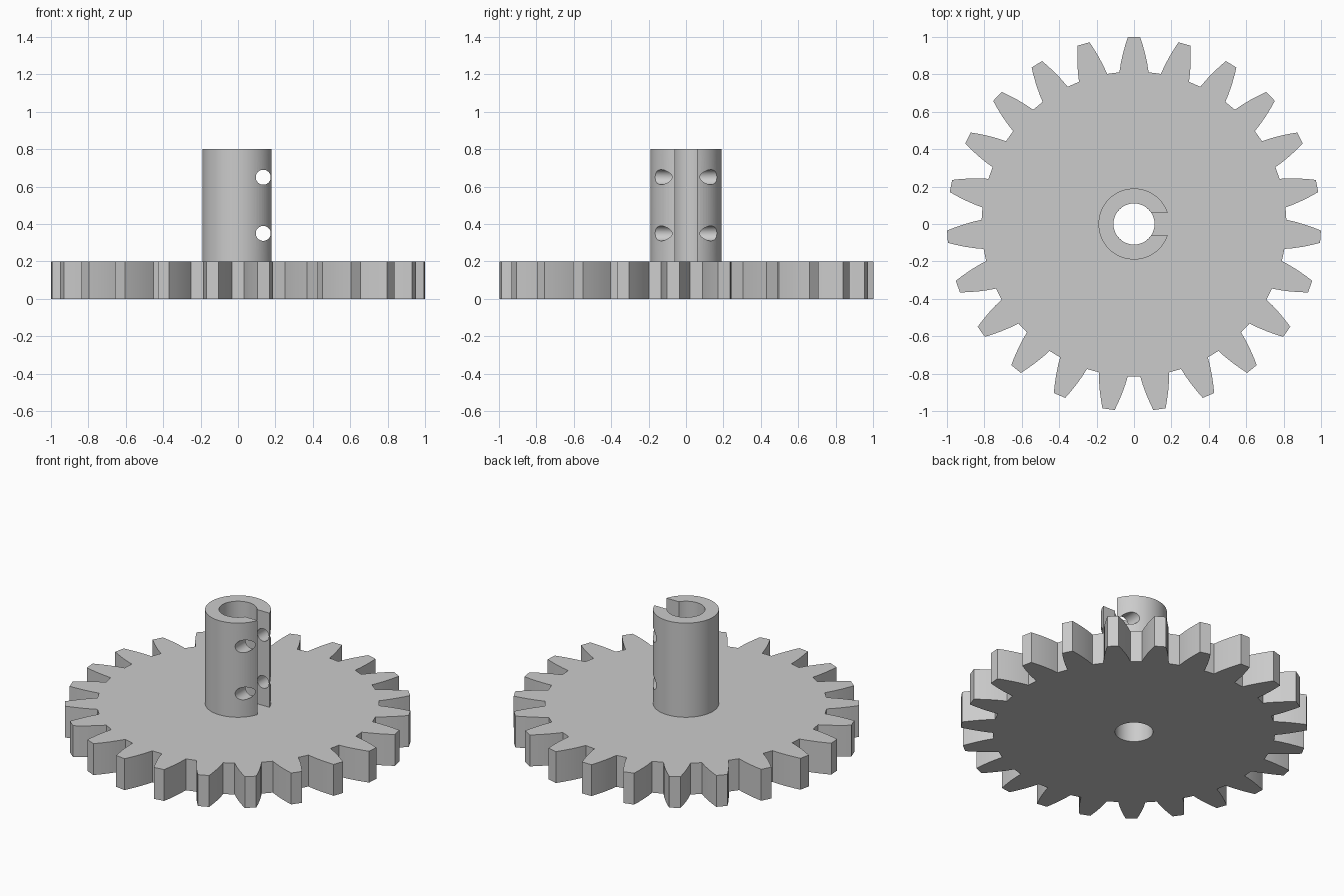
import bpy, bmesh
from math import sin, cos, asin, pi, tau, radians

if "Cube" in bpy.data.objects:
    bpy.data.objects.remove(bpy.data.objects["Cube"], do_unlink=True)

TEETH = 23
THICK, TOP = 0.2, 0.8
BORE, HUB, SLOT = 0.11, 0.19, 0.06

grey = bpy.data.materials.new("plain_grey")
grey.use_nodes = True
grey.diffuse_color = (0.6, 0.6, 0.6, 1)
grey.node_tree.nodes["Principled BSDF"].inputs["Base Color"].default_value = (0.6, 0.6, 0.6, 1)


def prism(name, outline, z0, z1):
    """Extrude a counter-clockwise outline upwards."""
    bm = bmesh.new()
    face = bm.faces.new([bm.verts.new((x, y, z0)) for x, y in outline])
    up = bmesh.ops.extrude_face_region(bm, geom=[face], use_keep_orig=True)["geom"]
    bmesh.ops.translate(bm, vec=(0, 0, z1 - z0),
                        verts=[v for v in up if isinstance(v, bmesh.types.BMVert)])
    bmesh.ops.recalc_face_normals(bm, faces=bm.faces)
    mesh = bpy.data.meshes.new(name)
    bm.to_mesh(mesh)
    bm.free()
    mesh.materials.append(grey)
    obj = bpy.data.objects.new(name, mesh)
    bpy.context.collection.objects.link(obj)
    return obj


def cut(obj, radius, depth, location, rotation=(0, 0, 0)):
    """Drill a round hole through an object."""
    bpy.ops.mesh.primitive_cylinder_add(vertices=48, radius=radius, depth=depth,
                                        location=location, rotation=rotation)
    cutter = bpy.context.object
    cutter.hide_render = True
    cutter.data.materials.append(grey)
    mod = obj.modifiers.new("hole", 'BOOLEAN')
    mod.operation, mod.solver, mod.object = 'DIFFERENCE', 'EXACT', cutter
    bpy.ops.object.select_all(action='DESELECT')
    obj.select_set(True)
    bpy.context.view_layer.objects.active = obj
    bpy.ops.object.modifier_apply(modifier=mod.name)
    bpy.data.objects.remove(cutter, do_unlink=True)


def arc(radius, a0, a1, steps):
    angles = [a0 + (a1 - a0) * i / steps for i in range(steps + 1)]
    return [(radius * cos(a), radius * sin(a)) for a in angles]


# Toothed wheel: radius and half width along one curved flank
flank = [(0.815, 0.078), (0.86, 0.071), (0.91, 0.06), (0.96, 0.046), (1.0, 0.033)]
tooth = [(r, -asin(w / r)) for r, w in flank]
tooth += [(r, -a) for r, a in reversed(tooth)]
outline = [(r * cos(a + pi / 2 + tau * k / TEETH), r * sin(a + pi / 2 + tau * k / TEETH))
           for k in range(TEETH) for r, a in tooth]
wheel = prism("gear_wheel", outline, 0, THICK)
cut(wheel, BORE, 1, (0, 0, 0))

# Split hub: C-shaped tube, open towards +x
a_out, a_in = asin(SLOT / HUB), asin(SLOT / BORE)
ring = arc(HUB, a_out, tau - a_out, 64) + arc(BORE, tau - a_in, a_in, 48)
hub = prism("split_hub", ring, THICK, TOP)

# Clamp screw holes across the slot
for z in (0.35, 0.65):
    cut(hub, 0.04, 1, (0.135, 0, z), (pi / 2, 0, 0))

for obj in (wheel, hub):
    bpy.ops.object.select_all(action='DESELECT')
    obj.select_set(True)
    bpy.context.view_layer.objects.active = obj
    bpy.ops.object.shade_smooth_by_angle(angle=radians(25))
